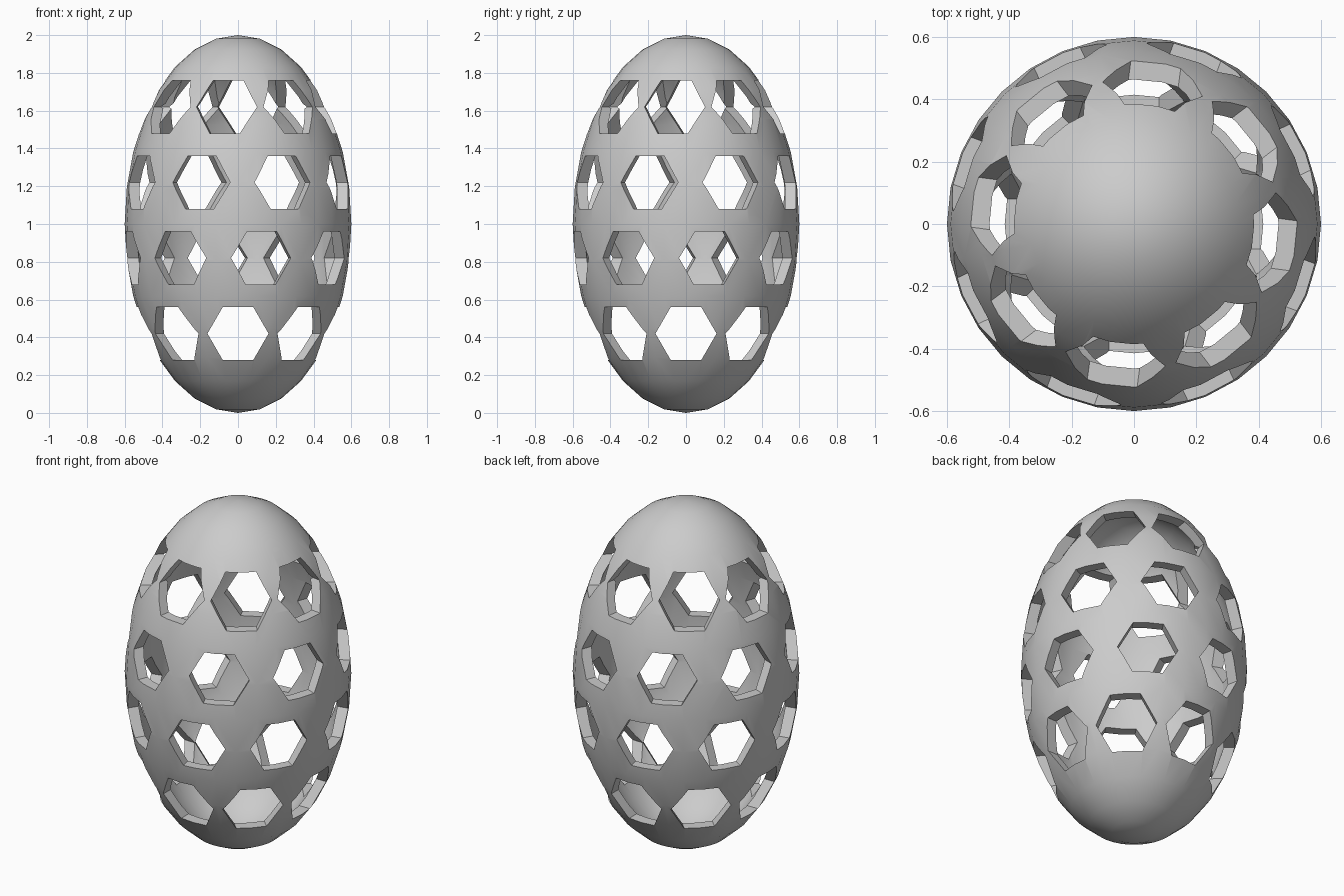
import bpy, bmesh
from math import radians
from mathutils import Matrix, Vector

cube = bpy.data.objects.get("Cube")
if cube:
    bpy.data.objects.remove(cube)

RADIUS, HALF_HEIGHT = 0.6, 1.0
INNER_RADIUS, INNER_HALF_HEIGHT = 0.54, 0.95
ROWS, HOLES = 4, 8
FIRST_ROW, ROW_GAP, ROW_TWIST = 0.42, 0.4, 12.4
HOLE_RADIUS = 0.1617

grey = bpy.data.materials.new("light_grey")
grey.use_nodes = True
grey.diffuse_color = (0.6, 0.6, 0.6, 1)
grey.node_tree.nodes["Principled BSDF"].inputs["Base Color"].default_value = (0.6, 0.6, 0.6, 1)


def make_object(name, bm):
    mesh = bpy.data.meshes.new(name)
    bm.to_mesh(mesh)
    bm.free()
    mesh.materials.append(grey)
    obj = bpy.data.objects.new(name, mesh)
    bpy.context.collection.objects.link(obj)
    return obj


def add_ellipsoid(bm, radius, half_height):
    placement = Matrix.Translation((0, 0, HALF_HEIGHT)) @ Matrix.Diagonal((radius, radius, half_height, 1))
    return bmesh.ops.create_uvsphere(bm, u_segments=32, v_segments=16, radius=1, matrix=placement)["verts"]


# Hollow egg: outer skin plus an inward-facing inner skin
bm = bmesh.new()
add_ellipsoid(bm, RADIUS, HALF_HEIGHT)
inner = add_ellipsoid(bm, INNER_RADIUS, INNER_HALF_HEIGHT)
inner_faces = list({f for v in inner for f in v.link_faces})
bmesh.ops.reverse_faces(bm, faces=inner_faces)
shell = make_object("egg_shell", bm)


# Hexagonal punches, flat on top, pointing outward around each row
def make_punches(parity):
    bm = bmesh.new()
    for row in range(ROWS):
        for hole in range(parity, HOLES, 2):
            turn = Matrix.Rotation(radians(row * ROW_TWIST + hole * 360 / HOLES), 4, "Z")
            shift = Matrix.Translation(Vector((0, -0.5, FIRST_ROW + row * ROW_GAP)))
            lay_down = Matrix.Rotation(radians(90), 4, "X") @ Matrix.Rotation(radians(30), 4, "Z")
            prism = bmesh.ops.create_cone(bm, cap_ends=True, segments=6, radius1=HOLE_RADIUS,
                                          radius2=HOLE_RADIUS, depth=0.6)["verts"]
            # Rest the hexagon on a flat side whatever its starting corner
            if abs(max(v.co.x for v in prism) - HOLE_RADIUS) < 0.001:
                lay_down = Matrix.Rotation(radians(90), 4, "X")
            bmesh.ops.transform(bm, matrix=turn @ shift @ lay_down, verts=prism)
    bmesh.ops.recalc_face_normals(bm, faces=bm.faces)
    punches = make_object("hole_punches", bm)
    punches.hide_render = True
    return punches


bpy.ops.object.select_all(action="DESELECT")
bpy.context.view_layer.objects.active = shell
shell.select_set(True)
for parity in range(2):
    punches = make_punches(parity)
    cut = shell.modifiers.new("holes", "BOOLEAN")
    cut.operation = "DIFFERENCE"
    cut.solver = "EXACT"
    cut.object = punches
    bpy.ops.object.modifier_apply(modifier=cut.name)
    bpy.data.objects.remove(punches)

bpy.ops.object.shade_smooth_by_angle(angle=radians(30))
